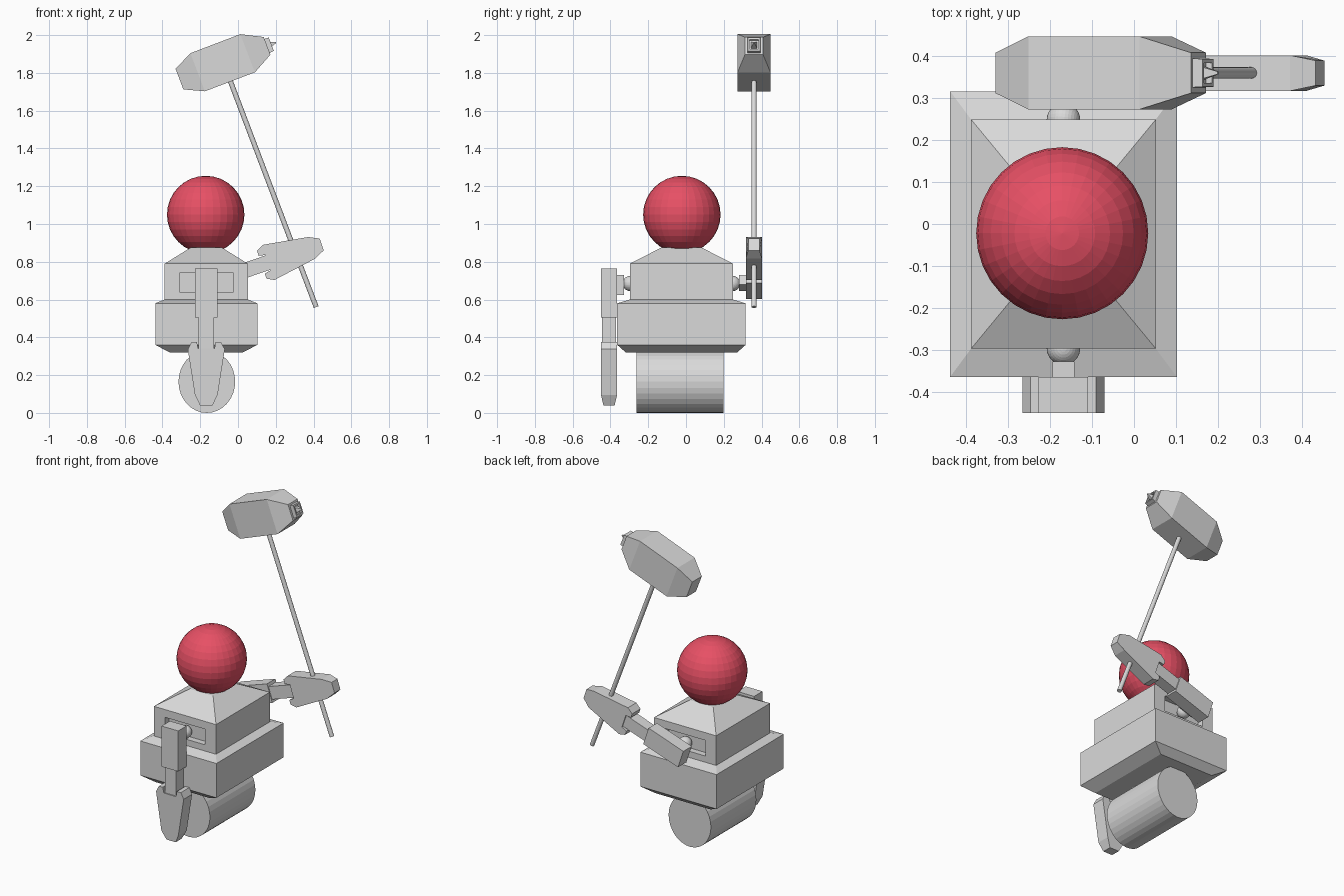
import bpy, bmesh
from math import radians
from mathutils import Matrix

if "Cube" in bpy.data.objects:
    bpy.data.objects.remove(bpy.data.objects["Cube"], do_unlink=True)


def material(name, rgb):
    m = bpy.data.materials.new(name)
    m.use_nodes = True
    m.diffuse_color = (*rgb, 1)
    m.node_tree.nodes["Principled BSDF"].inputs["Base Color"].default_value = (*rgb, 1)
    return m


GREY = material("light_grey", (0.7, 0.7, 0.7))
RED = material("red", (0.8, 0.08, 0.13))


def finish(name, bm, matrix, mat=GREY):
    bm.transform(matrix)
    bmesh.ops.recalc_face_normals(bm, faces=bm.faces)
    mesh = bpy.data.meshes.new(name)
    bm.to_mesh(mesh)
    bm.free()
    mesh.materials.append(mat)
    ob = bpy.data.objects.new(name, mesh)
    bpy.context.collection.objects.link(ob)
    return ob


def loft(name, rings, matrix):
    """Rectangular rings (height, half x, half y) joined along z."""
    bm = bmesh.new()
    loops = [[bm.verts.new((sx * hx, sy * hy, z))
              for sx, sy in ((-1, -1), (1, -1), (1, 1), (-1, 1))] for z, hx, hy in rings]
    for a, b in zip(loops, loops[1:]):
        for i in range(4):
            j = (i + 1) % 4
            bm.faces.new((a[i], a[j], b[j], b[i]))
    bm.faces.new(loops[0][::-1])
    bm.faces.new(loops[-1])
    return finish(name, bm, matrix)


def ball(name, radius, matrix, mat=GREY):
    bm = bmesh.new()
    bmesh.ops.create_uvsphere(bm, u_segments=32, v_segments=16, radius=radius)
    return finish(name, bm, matrix, mat)


def rod(name, radius, length, matrix, sides=32):
    bm = bmesh.new()
    bmesh.ops.create_cone(bm, cap_ends=True, segments=sides, radius1=radius,
                          radius2=radius, depth=length)
    return finish(name, bm, matrix)


def at(x, y, z):
    return Matrix.Translation((x, y, z))


CX, CY = -0.168, -0.024

# Torso: stacked tapered blocks
torso = loft("torso", [(0.32, 0.193, 0.295), (0.36, 0.27, 0.34), (0.58, 0.27, 0.34),
                       (0.60, 0.22, 0.273), (0.79, 0.22, 0.273), (0.875, 0.083, 0.107)],
             at(CX, CY, 0))

# Shoulder slots cut into front and back
for side in (-1, 1):
    cutter = loft("slot_cutter", [(-0.05, 0.143, 0.05), (0.05, 0.143, 0.05)],
                  at(CX, CY + side * 0.283, 0.69))
    cutter.hide_render = True
    mod = torso.modifiers.new("slot", 'BOOLEAN')
    mod.operation = 'DIFFERENCE'
    mod.object = cutter
    bpy.context.view_layer.objects.active = torso
    bpy.ops.object.modifier_apply(modifier=mod.name)
    bpy.data.objects.remove(cutter, do_unlink=True)

# Head
ball("head", 0.205, at(CX - 0.003, CY + 0.002, 1.05), RED)

# Roller wheel in two halves
for name, y in (("front_roller", -0.1475), ("back_roller", 0.0825)):
    rod(name, 1, 0.23, at(-0.165, y, 0.165) @ Matrix.Diagonal((0.15, 1, 0.165, 1))
        @ Matrix.Rotation(radians(90), 4, 'X'))


def hand(name, matrix):
    half = [(0.043, -0.345), (0.05, -0.31), (0.078, -0.31), (0.098, -0.348),
            (0.06, -0.59), (0.033, -0.645)]
    outline = half + [(-x, z) for x, z in reversed(half)]
    bm = bmesh.new()
    sides = []
    for y in (-0.0425, 0.0425):
        sides.append([bm.verts.new((x, y * (0.7 if z < -0.6 else 1), z)) for x, z in outline])
    a, b = sides
    n = len(outline)
    for i in range(n):
        j = (i + 1) % n
        bm.faces.new((a[i], a[j], b[j], b[i]))
    bm.faces.new(a)
    bm.faces.new(b[::-1])
    return finish(name, bm, matrix)


# Arms: the right one hangs, the left one is raised
for label, side, angle in (("right", -1, 0), ("left", 1, -108.7)):
    shoulder = at(CX, CY, 0.685) @ Matrix.Rotation(radians(angle), 4, 'Y')
    ball(label + "_shoulder_ball", 0.04, shoulder @ at(0, side * 0.272, 0))
    loft(label + "_shoulder_peg", [(-0.062, 0.026, 0.025), (0.045, 0.026, 0.025)],
         shoulder @ at(0, side * 0.329, 0))
    arm = shoulder @ at(0, side * 0.3835, 0)
    loft(label + "_upper_arm", [(-0.18, 0.059, 0.0425), (0.08, 0.059, 0.0425)], arm)
    loft(label + "_forearm", [(-0.36, 0.04, 0.036), (-0.17, 0.04, 0.036)], arm)
    hand(label + "_hand", arm)

# Hammer: local z runs along the head, local x down the shaft
hammer = at(-0.078, 0.36, 1.855) @ Matrix.Rotation(radians(69.2), 4, 'Y')
loft("hammer_head", [(-0.248, 0.058, 0.048), (-0.145, 0.108, 0.087),
                     (0.138, 0.108, 0.087), (0.248, 0.05, 0.048)], hammer)
rod("hammer_shaft", 0.0135, 1.385, hammer @ at(0.6925, 0, 0)
    @ Matrix.Rotation(radians(90), 4, 'Y'), 16)
loft("hammer_socket", [(0.24, 0.04, 0.035), (0.272, 0.038, 0.033),
                       (0.272, 0.028, 0.024), (0.256, 0.028, 0.024)], hammer)
loft("hammer_spike", [(0.25, 0.02, 0.018), (0.298, 0.003, 0.003)], hammer)
